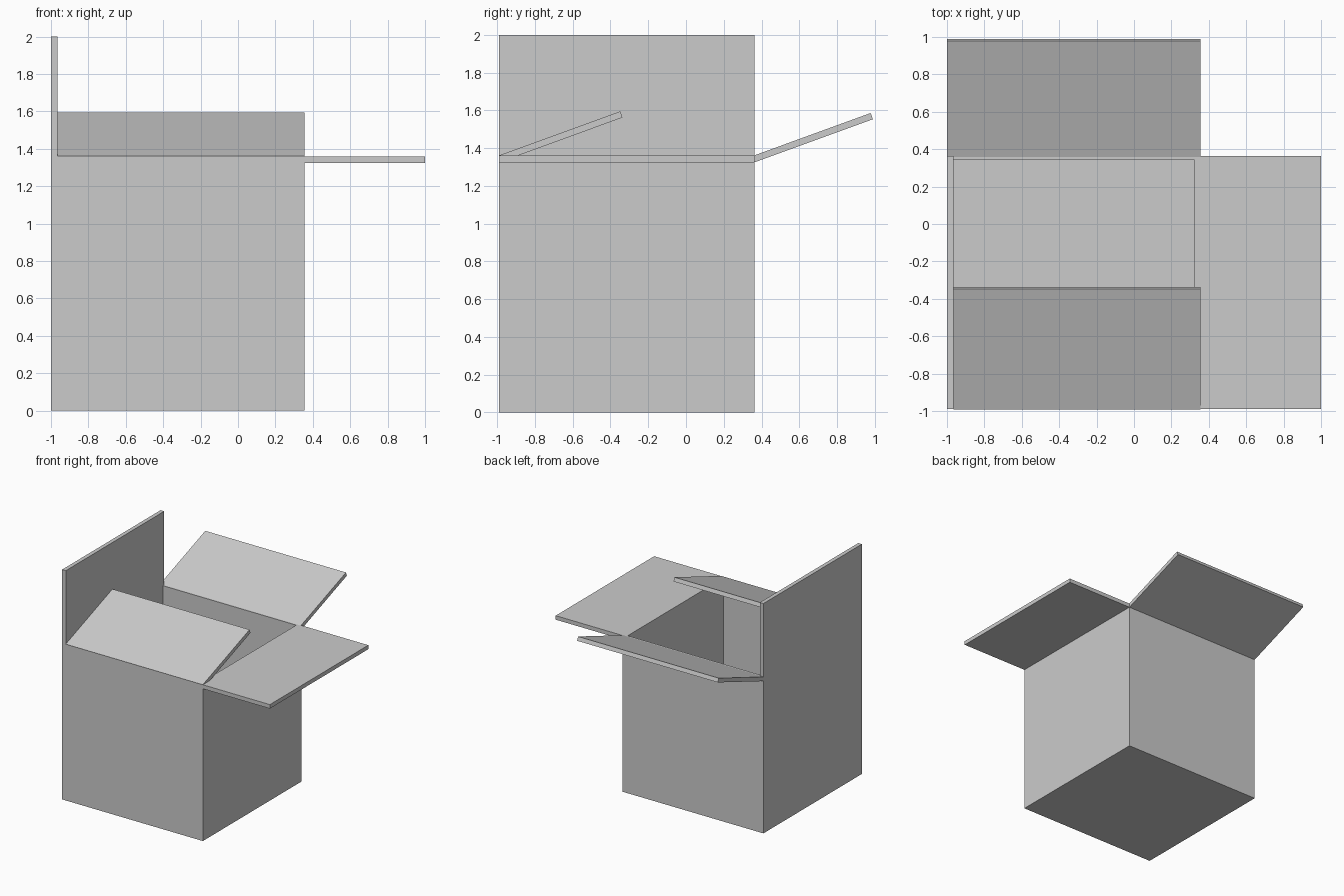
import bpy, bmesh
from math import cos, sin, radians

if "Cube" in bpy.data.objects:
    bpy.data.objects.remove(bpy.data.objects["Cube"])

L, R = -1.0, 0.355        # box sides in x
F, B = -0.99, 0.364       # box front and back in y
H, T = 1.36, 0.035        # rim height and card thickness


def finish(name, bm):
    bmesh.ops.recalc_face_normals(bm, faces=bm.faces)
    mesh = bpy.data.meshes.new(name)
    bm.to_mesh(mesh)
    bm.free()
    obj = bpy.data.objects.new(name, mesh)
    bpy.context.collection.objects.link(obj)
    return obj


def block(lo, hi):
    bm = bmesh.new()
    bmesh.ops.create_cube(bm, size=1)
    for v in bm.verts:
        v.co = [b if c > 0 else a for c, a, b in zip(v.co, lo, hi)]
    return bm


def tilted_flap(name, x0, x1, y, z, length, angle=radians(20)):
    # Rectangular card section, hinged at its lower edge, swept along x
    dy, dz = cos(angle), sin(angle)
    section = [(y, z), (y + length * dy, z + length * dz),
               (y + length * dy - T * dz, z + length * dz + T * dy),
               (y - T * dz, z + T * dy)]
    bm = bmesh.new()
    face = bm.faces.new([bm.verts.new((x0, py, pz)) for py, pz in section])
    new = bmesh.ops.extrude_face_region(bm, geom=[face], use_keep_orig=True)["geom"]
    for v in new:
        if isinstance(v, bmesh.types.BMVert):
            v.co.x = x1
    return finish(name, bm)


# Open carton: top face inset to the wall thickness and sunk to the floor
bm = block((L, F, 0), (R, B, H))
top = max(bm.faces, key=lambda f: f.calc_center_median().z)
bmesh.ops.inset_individual(bm, faces=[top], thickness=0.02)
ix, iy = (L + T, R - T), (F + 0.02, B - 0.02)
for v in top.verts:
    v.co.x = ix[v.co.x > (L + R) / 2]
    v.co.y = iy[v.co.y > (F + B) / 2]
well = bmesh.ops.extrude_discrete_faces(bm, faces=[top])["faces"][0]
for v in well.verts:
    v.co.z = T
finish("carton_body", bm)

# Side flaps: left stands upright, right lies level
finish("left_flap", block((L, F, H), (L + T, B, 2.0)))
finish("right_flap", block((R, F, H - T), (1.0, B, H)))

# Front and back flaps, both rising toward the back
tilted_flap("front_flap", L + T, R, F + 0.011, 1.328, 0.684)
tilted_flap("back_flap", L, R, B, H - T, 0.666)
